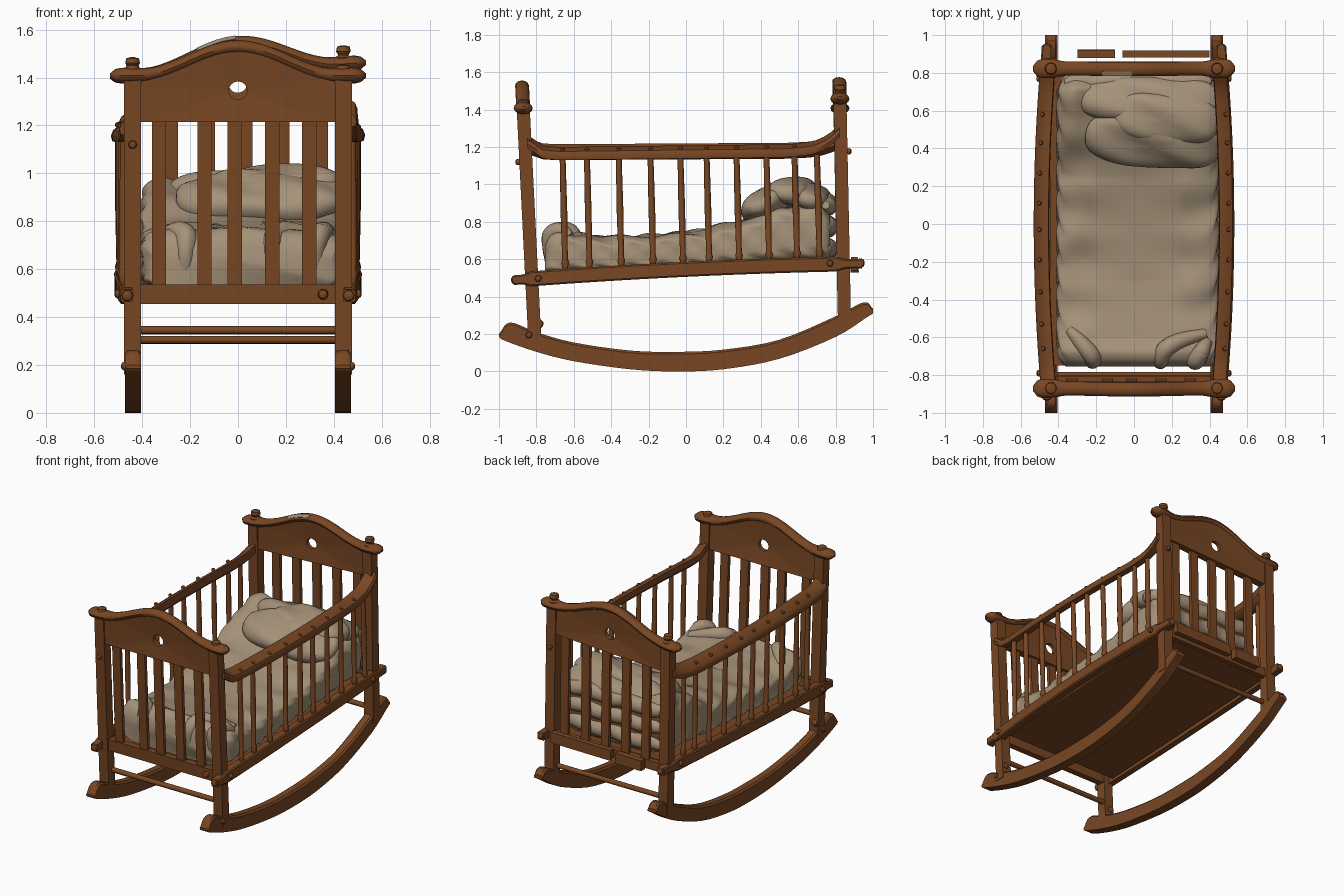
import bpy, bmesh, math
from mathutils import Vector, Matrix

if "Cube" in bpy.data.objects:
    bpy.data.objects.remove(bpy.data.objects["Cube"])

def material(name, rgb):
    m = bpy.data.materials.new(name)
    m.diffuse_color = (*rgb, 1)
    m.use_nodes = True
    m.node_tree.nodes["Principled BSDF"].inputs["Base Color"].default_value = m.diffuse_color
    return m

WOOD = material("brown wood", (0.19, 0.062, 0.017))
CLOTH = material("tan cloth", (0.375, 0.285, 0.19))

def finish(name, bm, mat=WOOD, angle=40):
    bmesh.ops.recalc_face_normals(bm, faces=bm.faces)
    me = bpy.data.meshes.new(name)
    bm.to_mesh(me)
    bm.free()
    me.materials.append(mat)
    me.shade_smooth()
    me.set_sharp_from_angle(angle=math.radians(angle))
    ob = bpy.data.objects.new(name, me)
    bpy.context.collection.objects.link(ob)
    return ob

def loft(name, rings, mat=WOOD, closed=False, angle=40):
    """Skin a list of equal-length rings of points."""
    bm = bmesh.new()
    vs = [[bm.verts.new(p) for p in r] for r in rings]
    n = len(vs[0])
    pairs = list(zip(vs, vs[1:])) + ([(vs[-1], vs[0])] if closed else [])
    for a, b in pairs:
        for i in range(n):
            j = (i + 1) % n
            bm.faces.new((a[i], a[j], b[j], b[i]))
    if not closed:
        bm.faces.new(vs[0])
        bm.faces.new(vs[-1])
    return finish(name, bm, mat, angle)

def interp(table, t):
    if t <= table[0][0]:
        return table[0][1]
    for (a, u), (b, v) in zip(table, table[1:]):
        if t <= b:
            return u + (v - u) * (t - a) / (b - a)
    return table[-1][1]

def tube(name, pts, radii, mat=WOOD, n=10):
    pts = [Vector(p) for p in pts]
    rings = []
    for i, p in enumerate(pts):
        d = (pts[min(i + 1, len(pts) - 1)] - pts[max(i - 1, 0)]).normalized()
        s = d.cross(Vector((0.31, 0.87, 0.11))).normalized()
        t = d.cross(s)
        rings.append([p + radii[i] * (s * math.cos(a) + t * math.sin(a))
                      for a in [2 * math.pi * k / n for k in range(n)]])
    return loft(name, rings, mat)

def knob(name, p, r, d):
    """Small turned button at p, pointing along d."""
    p, d = Vector(p), Vector(d)
    prof = [(-0.6, .7), (0, .9), (.4, 1), (.9, .8), (1.15, .3)]
    return tube(name, [p + d * r * a for a, _ in prof], [r * b for _, b in prof])

def smooth_path(pts, steps=6):
    """Catmull-Rom resampling of a short control path."""
    P = [Vector(p) for p in pts]
    P = [2 * P[0] - P[1]] + P + [2 * P[-1] - P[-2]]
    out = []
    for a, b, c, d in zip(P, P[1:], P[2:], P[3:]):
        for k in range(steps):
            t = k / steps
            out.append(.5 * (2 * b + (c - a) * t + (2 * a - 5 * b + 4 * c - d) * t * t
                             + (3 * b - a - 3 * c + d) * t ** 3))
    return out + [P[-2]]

def arch(x):
    return 1.408 + (0.06 * (math.cos(math.pi * x / 0.42) + 1) if abs(x) < 0.42 else 0)

def build_end(label, side, place, slats, low, peg):
    """Posts, arched cap, pierced panel, slats and lower rail of one end."""
    def block(name, x0, x1, d, z0, z1, y=0):
        loft(label + name, [[place(x, y + e, z) for x, e in
             ((x0, -d), (x1, -d), (x1, d), (x0, d))] for z in (z0, z1)])
    for s in (-1, 1):
        block("_post", s * .44 - .035, s * .44 + .035, .035, low, 1.40)
        p = place(s * .44, 0, peg)
        tube(label + "_finial", [p + Vector((0, 0, h)) for h in (0, .02, .03, .045, .065, .07)],
             [.036, .036, .022, .032, .028, .01])
    knob(label + "_post_button", place(side * .44, side * .036, 1.12), .018, (0, side, 0))
    # arched cap with swollen rounded ends
    rings = []
    for i in range(49):
        x = -.535 + 1.07 * i / 48
        e = abs(x)
        w = .037 + .014 * max(0, min(1, (e - .36) / .08))
        h = .028 + .005 * max(0, min(1, (e - .36) / .08))
        if e > .48:
            k = math.sqrt(max(.04, 1 - ((e - .48) / .057) ** 2))
            w, h = w * k, h * k
        rings.append([place(x, w * math.cos(a), arch(x) + h * math.sin(a))
                      for a in [2 * math.pi * k / 12 for k in range(12)]])
    loft(label + "_arched_cap", rings)
    # panel pierced by a round hole
    cz, base, half = 1.345, 1.215, .41
    angles = [2 * math.pi * k / 48 for k in range(48)]
    angles += [math.atan2(base - cz, s * half) % (2 * math.pi) for s in (-1, 1)]
    outer, hole = [], []
    for a in sorted(angles):
        c, s = math.cos(a), math.sin(a)
        t = .03
        while abs(c * t) < half and base < cz + s * t < arch(c * t):
            t += .001
        outer.append((c * t, cz + s * t))
        hole.append((c * .038, cz + s * .038))
    loft(label + "_panel", [[place(x, d, z) for x, z in r] for r, d in
         ((outer, -.026), (hole, -.014), (hole, .014), (outer, .026))], closed=True, angle=25)
    for x in slats:
        block("_slat", x - .03, x + .03, .012, .50, 1.23)
    return block

def front_place(x, d, z):
    return Vector((x, -.815 - (z - .3) * .05 + d, z))

def back_place(x, d, z):
    up = max(0, (z - .3) / 1.1)
    return Vector((x, .845 - (z - .3) * .02 + d, z + .08 - .055 * up + .055 * x * up))

front = build_end("front", -1, front_place, (-.33, -.14, -.013, .143, .297), .16, 1.385)
front("_lower_rail", -.42, .42, .022, .455, .535)
back = build_end("back", 1, back_place, (-.28, -.125, .03, .185, .345), .17, 1.415)
# back lower rail is split into offset pieces
back("_lower_rail", -.42, .42, .018, .455, .52)
back("_rail_piece", -.30, -.10, .022, .46, .535, .06)
back("_rail_piece", -.06, .40, .018, .465, .54, .06)
knob("front_rail_button", (.355, -.85, .495), .022, (0, -1, 0))

# pale worn patch on the back cap
loft("cap_patch", [[back_place(x, d, arch(x) + h) for d, h in
     ((-.033, .013), (-.012, .0265), (-.012, .031), (-.037, .016))] for x in (-.17, -.13, -.09, -.05, -.01)], CLOTH)

# round stretchers between the legs
tube("front_stretcher", [(-.42, -.80, .305), (.42, -.80, .305)], [.017] * 2)
tube("back_stretcher", [(-.42, .83, .345), (.42, .83, .345)], [.017] * 2)

# rockers
LOW = [(-1, .185), (-.97, .165), (-.8, .105), (-.6, .055), (-.3, .012), (-.05, 0), (.2, .012),
       (.5, .068), (.8, .185), (.96, .285), (1, .31)]
HIGH = [(-1, .20), (-.94, .262), (-.8, .21), (-.6, .155), (-.3, .112), (-.05, .105), (.2, .117),
        (.5, .17), (.8, .295), (.95, .37), (1, .335)]
for s in (-1, 1):
    rings = []
    for (a, u), (b, v) in zip(LOW, HIGH):
        q = [(-.033, a, u), (-.033, b, v - .012), (-.022, b, v), (.022, b, v),
             (.033, b, v - .012), (.033, a, u)]
        rings.append([Vector((s * .438 + x, y, z)) for x, y, z in q])
    fine = [smooth_path([r[k] for r in rings], 4) for k in range(6)]
    loft("rocker", [[f[i] for f in fine] for i in range(len(fine[0]))], angle=30)
    knob("rocker_button", (s * .468, -.84, .195), .018, (s, 0, 0))
    knob("stretcher_button", (s * .445, -.785, .255), .024, (s, 0, 0))

# bowed sides
def bow(y):
    return .025 * (1 - (y / .9) ** 2)

TOP_RAIL = [(-.85, .065), (-.81, .04), (-.77, .01), (-.70, 0), (.55, .015), (.68, .03), (.76, .065), (.82, .12)]
for s in (-1, 1):
    rings, lower = [], []
    rise = .07 if s > 0 else .085
    flare = 1 if s > 0 else .5
    for i in range(41):
        y = -.85 + 1.67 * i / 40
        z = 1.13 + interp(TOP_RAIL, y) * flare
        b = .485 + bow(y) * 1.6
        sec = [(0, 0), (.006, .022), (-.004, .046), (-.055, rise), (-.072, rise),
               (-.076, .03), (-.06, .012), (-.03, 0)]
        rings.append([Vector((s * (b + x), y, z + h)) for x, h in sec])
        y = -.92 + 1.86 * i / 40
        z = .53 + .048 * y + .016 * (1 - y * y)
        h = .04 if abs(y) < .84 else .026
        lower.append([Vector((s * (.466 + bow(y) + dx), y, z + dz)) for dx, dz in
                      ((-.025, -h), (.018, -h), (.025, -h + .008), (.025, h - .008), (.018, h), (-.025, h))])
    loft("side_top_rail", rings)
    loft("side_lower_rail", lower)
    for y in (-.66, -.53, -.36, -.19, -.03, .11, .27, .43, .58, .70):
        b = bow(y)
        z0, z1 = .56 + .048 * y, 1.16
        x0, x1 = .468 + b, .458 + b * 1.6
        ts = (0, .05, .08, .11, .5, .9, 1)
        tube("spindle", [(s * (x0 + (x1 - x0) * t), y + .015 * (1 - t), z0 + (z1 - z0) * t) for t in ts],
             [.016, .016, .021, .015, .018, .016, .016])
        if y < .7:
            knob("rail_button", (s * (.460 + b * 1.6), y, 1.118 + rise * .9 + interp(TOP_RAIL, y) * flare),
                 .013, (s * .4, 0, .916))
    for y, z in ((-.79, .497), (.77, .578)):
        knob("side_button", (s * (.490 + bow(y)), y, z), .018, (s, 0, 0))
    for y, z, d in ((-.905, .49, -1), (.925, .58, 1)):
        knob("rail_end", (s * .462, y, z), .026, (0, d, 0))

# base board
loft("base_board", [[(x, y, .525 + .048 * y + h) for x, h in
     ((-.445, -.012), (.445, -.012), (.445, .012), (-.445, .012))] for y in (-.75, .80)])

# rumpled blanket over the mattress, brown at its underside and behind the stacked folds
HEIGHT = [(-.755, .69), (-.73, .755), (-.68, .775), (-.6, .735), (-.3, .715), (0, .745), (.25, .79),
          (.45, .86), (.6, .90), (.72, .90), (.77, .85)]
rings = []
for i in range(91):
    y = -.755 + 1.525 * i / 90
    z0, z1 = .55 + .05 * y, interp(HEIGHT, y)
    taper = min(1, .86 + .5 * min(y + .756, .78 - y) ** .5)
    ring = []
    for k in range(56):
        a = 2 * math.pi * k / 56
        c, q = math.cos(a), math.sin(a)
        x = .02 + .425 * taper * math.copysign(abs(c) ** .35, c)
        f = .5 + .5 * math.copysign(abs(q) ** .4, q)
        fold = (.010 * math.sin(24 * y + 5 * x + 2 * math.sin(7 * x)) + .007 * math.sin(15 * x - 9 * y)) * f
        x += .008 * math.sin(38 * y + 22 * f) * c
        left = .085 * max(0, min(1, (-x - .12) / .2)) * max(0, min(1, (y - .25) / .4))
        ring.append(Vector((x, y, z0 + (z1 - z0 + left) * f + fold)))
    rings.append(ring)
blanket = loft("blanket", rings, CLOTH, angle=70)
blanket.data.materials.append(WOOD)
for p in blanket.data.polygons:
    behind = p.normal.y > .95 and p.center.y > .76
    if behind or p.center.z < .572 + .05 * p.center.y and abs(p.normal.y) < .9:
        p.material_index = 1

# stacked folds at the head end
for z, x0, x1 in ((.655, -.37, .41), (.775, -.38, .42), (.892, -.37, .41)):
    path = [(x0 + (x1 - x0) * i / 24, .752 + .006 * math.sin(i * 1.3 + z * 40), z + .007 * math.sin(i * .7 + z * 9))
            for i in range(25)]
    tube("head_fold", path, [.054 * math.sqrt(max(.15, 1 - abs(i / 12 - 1) ** 8)) for i in range(25)], CLOTH, 16)

# soft pillow folds at the head
def cushion(name, loc, size, rot):
    bm = bmesh.new()
    bmesh.ops.create_uvsphere(bm, u_segments=36, v_segments=20, radius=1)
    turn = Matrix.Rotation(rot[1], 3, 'Z') @ Matrix.Rotation(rot[0], 3, 'X')
    for v in bm.verts:
        p = Vector([math.copysign(abs(c) ** e, c) for c, e in zip(v.co, (.6, .75, .85))])
        p = Vector([c * h for c, h in zip(p, size)])
        p.z += .010 * math.sin(14 * p.x + 25 * p.y)
        v.co = turn @ p + Vector(loc)
    finish(name, bm, CLOTH, 80)

cushion("pillow", (.08, .66, .925), (.37, .12, .075), (-.25, 0))
cushion("pillow_fold", (.10, .44, .90), (.36, .15, .075), (.5, -.08))
cushion("pillow_top", (.17, .56, .955), (.28, .13, .075), (.1, -.1))

# draped rolls of cloth at the foot
for pts in ([(-.34, -.56, .71), (-.27, -.64, .75), (-.22, -.70, .74), (-.22, -.725, .66), (-.22, -.72, .57)],
            [(.38, -.58, .72), (.24, -.62, .75), (.16, -.67, .75), (.14, -.725, .70), (.14, -.725, .57)],
            [(.39, -.62, .72), (.36, -.67, .755), (.33, -.72, .73), (.32, -.725, .66), (.32, -.72, .57)]):
    path = smooth_path(pts)
    m = len(path) - 1
    tube("blanket_roll", path, [.018 + .03 * math.sin(math.pi * min(1, .1 + .8 * i / m)) for i in range(m + 1)], CLOTH, 14)
